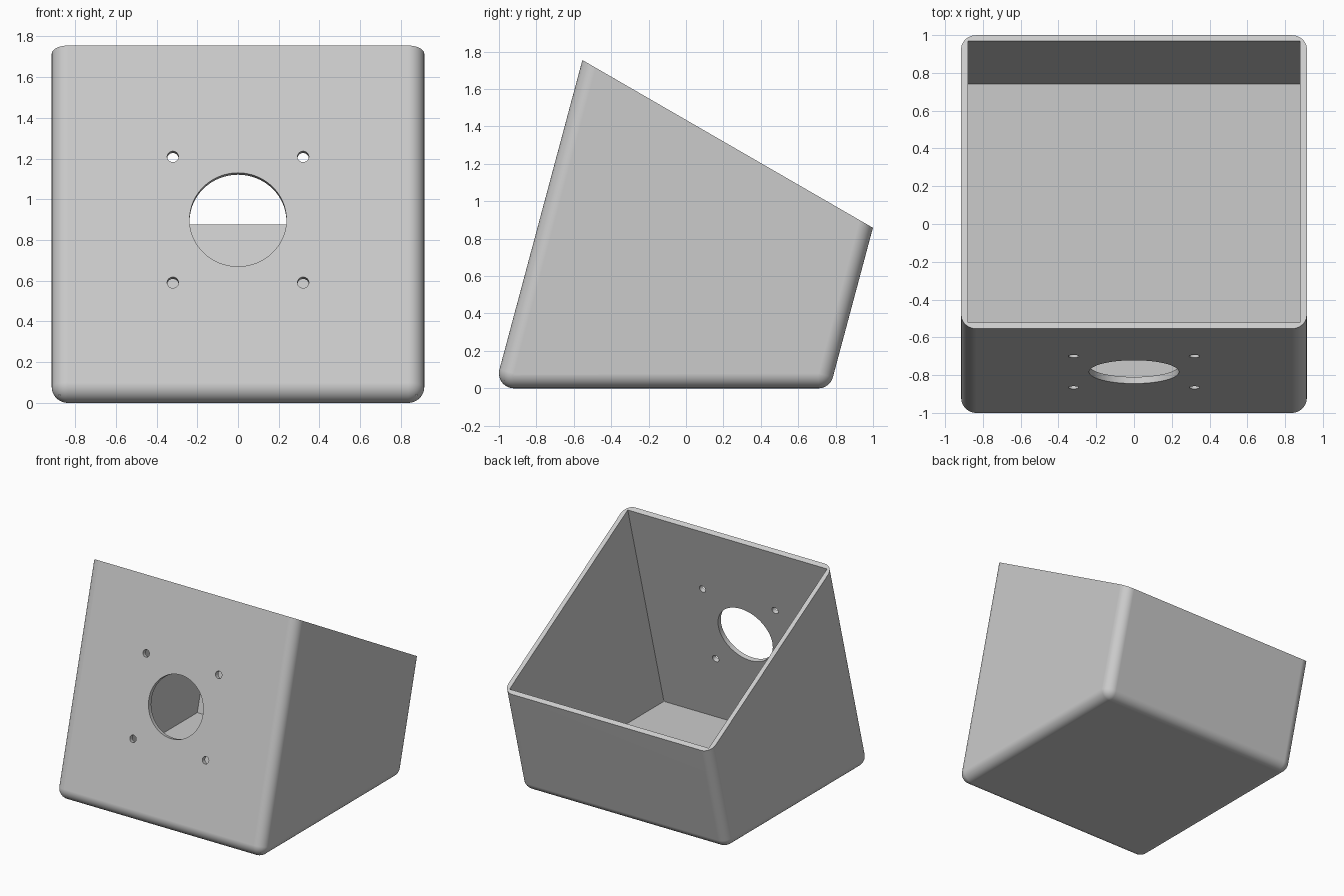
import bpy, bmesh, math
from mathutils import Vector, Matrix

if "Cube" in bpy.data.objects:
    bpy.data.objects.remove(bpy.data.objects["Cube"])

LEAN = math.radians(15)
T = math.tan(LEAN)
R = 0.08            # outer edge radius
HALF_W = 0.915      # half width
WALL = 0.036        # wall thickness
FRONT0, BACK0 = -1.024, 0.77   # wall lines where they meet z = 0
TOP = 2.2           # height before the sloped cut

grey = bpy.data.materials.new("light grey")
grey.diffuse_color = (0.6, 0.6, 0.6, 1)
grey.use_nodes = True
grey.node_tree.nodes["Principled BSDF"].inputs["Base Color"].default_value = grey.diffuse_color


def make_object(name, bm, helper=False):
    bmesh.ops.recalc_face_normals(bm, faces=bm.faces[:])
    mesh = bpy.data.meshes.new(name)
    bm.to_mesh(mesh)
    bm.free()
    mesh.materials.append(grey)
    ob = bpy.data.objects.new(name, mesh)
    bpy.context.collection.objects.link(ob)
    if helper:
        ob.hide_render = True
        ob.display_type = 'WIRE'
    return ob


# Outer shell: hull of corner spheres, leaning back, with the top cut at 30 degrees
bm = bmesh.new()
front_c, back_c = -0.92, 0.708
for z in (R, TOP):
    for y in (front_c, back_c):
        for sx in (-1, 1):
            place = Matrix.Translation((sx * (HALF_W - R), y + (z - R) * T, z))
            bmesh.ops.create_uvsphere(bm, u_segments=48, v_segments=24, radius=R,
                                      matrix=place @ Matrix.Rotation(math.pi / 2, 4, 'Y'))
hull = bmesh.ops.convex_hull(bm, input=bm.verts[:])
junk = {g for g in hull["geom_interior"] + hull["geom_unused"]
        if isinstance(g, bmesh.types.BMVert)}
bmesh.ops.delete(bm, geom=list(junk), context='VERTS')
cut = bmesh.ops.bisect_plane(bm, geom=bm.verts[:] + bm.edges[:] + bm.faces[:],
                             plane_co=(0, -0.554, 1.755),
                             plane_no=(0, math.sin(math.radians(30)), math.cos(math.radians(30))),
                             clear_outer=True)
rim = [g for g in cut["geom_cut"] if isinstance(g, bmesh.types.BMEdge)]
bmesh.ops.contextual_create(bm, geom=rim)
bmesh.ops.dissolve_limit(bm, angle_limit=math.radians(0.3),
                         verts=bm.verts[:], edges=bm.edges[:])
shell = make_object("speaker_enclosure", bm)

# Cavity: sharp-cornered block sheared to the same lean
bm = bmesh.new()
bmesh.ops.create_cube(bm, size=2)
inset = WALL / math.cos(LEAN)
for v in bm.verts:
    z = WALL if v.co.z < 0 else TOP + 0.3
    y = FRONT0 + inset if v.co.y < 0 else BACK0 - inset
    v.co = Vector((v.co.x * (HALF_W - WALL), y + z * T, z))
cavity = make_object("cavity_cutter", bm, True)

# Front openings: one large round hole and four screw holes, square to the wall
bm = bmesh.new()
face = Matrix.Translation((0, FRONT0 + 0.9 * T, 0.9)) @ Matrix.Rotation(math.pi / 2 - LEAN, 4, 'X')
holes = [(0, 0, 0.238, 64)] + [(x, y, 0.028, 24) for x in (-0.32, 0.32) for y in (-0.32, 0.32)]
for x, y, r, n in holes:
    bmesh.ops.create_cone(bm, cap_ends=True, segments=n, radius1=r, radius2=r, depth=0.2,
                          matrix=face @ Matrix.Translation((x, y, 0)))
openings = make_object("hole_cutter", bm, True)

for cutter in (cavity, openings):
    mod = shell.modifiers.new(cutter.name, 'BOOLEAN')
    mod.operation = 'DIFFERENCE'
    mod.solver = 'EXACT'
    mod.object = cutter

# Bake the cuts, then smooth the rounded edges only
bpy.context.view_layer.update()
baked = bpy.data.meshes.new_from_object(
    shell.evaluated_get(bpy.context.evaluated_depsgraph_get()))
shell.modifiers.clear()
shell.data = baked
for cutter in (cavity, openings):
    bpy.data.objects.remove(cutter)
bpy.context.view_layer.objects.active = shell
shell.select_set(True)
bpy.ops.object.shade_smooth_by_angle(angle=math.radians(30))
weighted = shell.modifiers.new("flat_walls", 'WEIGHTED_NORMAL')
weighted.keep_sharp = True
